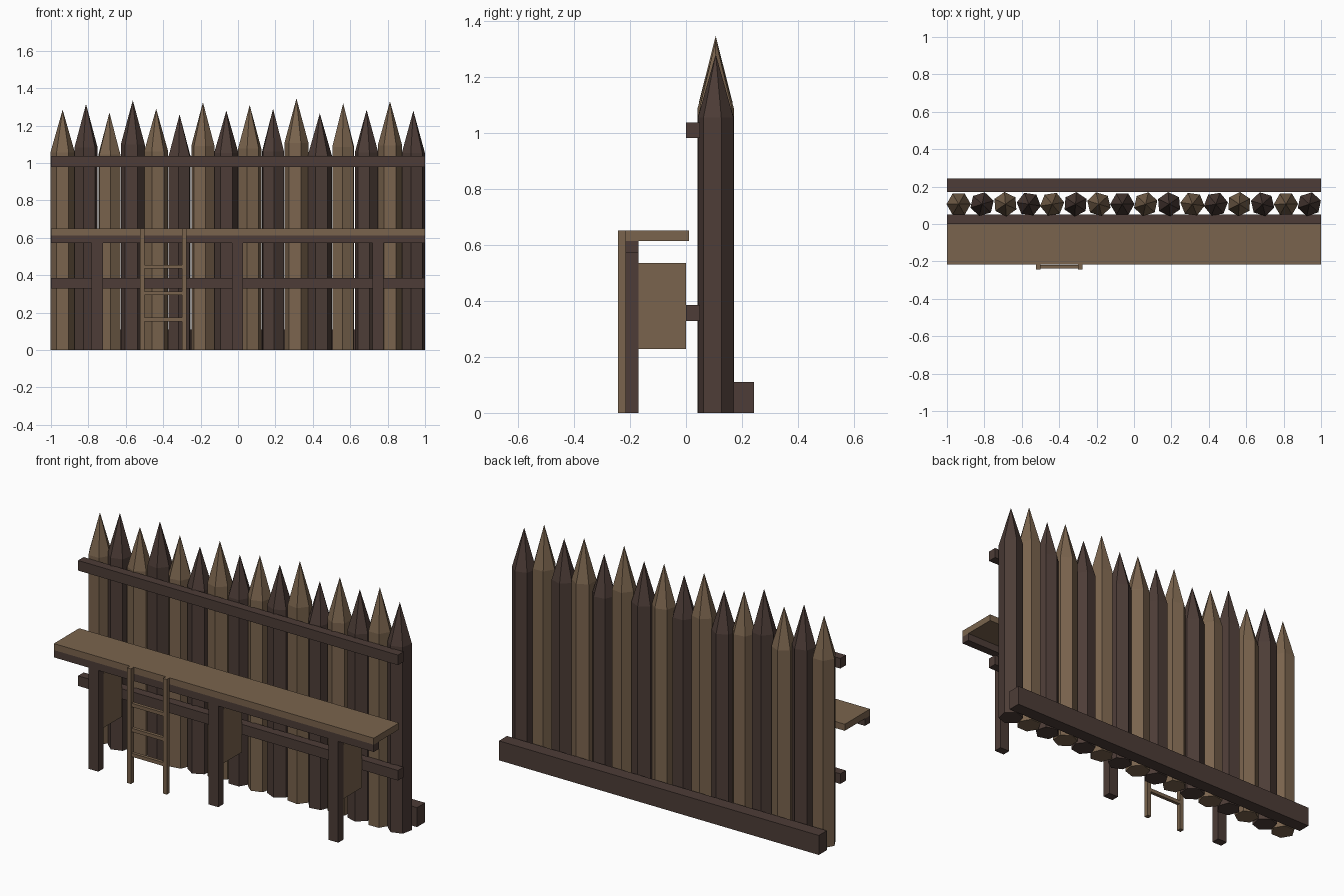
import bpy
import bmesh
from math import cos, sin, tau

old = bpy.data.objects.get("Cube")
if old:
    bpy.data.objects.remove(old, do_unlink=True)


def make_material(name, colour):
    mat = bpy.data.materials.new(name)
    mat.use_nodes = True
    mat.diffuse_color = colour
    mat.node_tree.nodes["Principled BSDF"].inputs["Base Color"].default_value = colour
    return mat


light_wood = make_material("light wood", (0.195, 0.127, 0.075, 1))
dark_wood = make_material("dark wood", (0.074, 0.046, 0.038, 1))


def add_object(name, bm, mat):
    bmesh.ops.recalc_face_normals(bm, faces=bm.faces)
    mesh = bpy.data.meshes.new(name)
    bm.to_mesh(mesh)
    bm.free()
    mesh.materials.append(mat)
    obj = bpy.data.objects.new(name, mesh)
    bpy.context.collection.objects.link(obj)
    return obj


def box(name, xs, ys, zs, mat):
    """Box given by its lower and upper limit on each axis."""
    bm = bmesh.new()
    bmesh.ops.create_cube(bm, size=1)
    for v in bm.verts:
        for axis, (low, high) in enumerate((xs, ys, zs)):
            v.co[axis] = high if v.co[axis] > 0 else low
    return add_object(name, bm, mat)


def log(name, x, height, turn, mat):
    """Six-sided upright log with a sharpened tip."""
    bm = bmesh.new()
    y, radius, sides = 0.106, 0.065, 6
    shoulder = height * 0.823
    rings = []
    for z in (0, shoulder):
        rings.append([bm.verts.new((x + radius * cos(turn + tau * k / sides),
                                    y + radius * sin(turn + tau * k / sides), z))
                      for k in range(sides)])
    low, high = rings
    tip = bm.verts.new((x, y, height))
    bm.faces.new(low[::-1])
    for k in range(sides):
        n = (k + 1) % sides
        bm.faces.new((low[k], low[n], high[n], high[k]))
        bm.faces.new((high[k], high[n], tip))
    return add_object(name, bm, mat)


# Palisade logs, alternating in colour
heights = [1.285, 1.315, 1.27, 1.335, 1.29, 1.26, 1.325, 1.28,
           1.31, 1.29, 1.345, 1.265, 1.32, 1.285, 1.33, 1.28]
for i, h in enumerate(heights):
    log(f"palisade_log_{i + 1}", -0.9375 + 0.125 * i, h, 0.3 * i,
        dark_wood if i % 2 else light_wood)

# Long rails along the wall
FULL = (-1, 1)
box("upper_rail", FULL, (0, 0.05), (0.98, 1.037), dark_wood)
box("middle_rail", FULL, (0, 0.05), (0.328, 0.385), dark_wood)
box("back_footing_beam", FULL, (0.17, 0.242), (0, 0.11), dark_wood)

# Walkway with its front beam
box("walkway", FULL, (-0.216, 0.01), (0.613, 0.65), light_wood)
box("walkway_beam", FULL, (-0.216, -0.17), (0.572, 0.613), dark_wood)

# Posts, each with a brace back to the wall
for side, x in (("right", -0.752), ("middle", -0.002), ("left", 0.748)):
    box(f"{side}_post", (x - 0.03, x + 0.03), (-0.216, -0.17), (0, 0.613), dark_wood)
    box(f"{side}_brace", (x - 0.027, x + 0.027), (-0.171, 0), (0.228, 0.535), light_wood)

# Ladder
for side, x in (("right", -0.512), ("left", -0.288)):
    box(f"ladder_{side}_rail", (x - 0.012, x + 0.012), (-0.242, -0.216), (0, 0.65), light_wood)
for i in range(3):
    z = 0.163 + 0.141 * i
    box(f"ladder_rung_{i + 1}", (-0.502, -0.298), (-0.238, -0.219),
        (z - 0.01, z + 0.01), light_wood)
